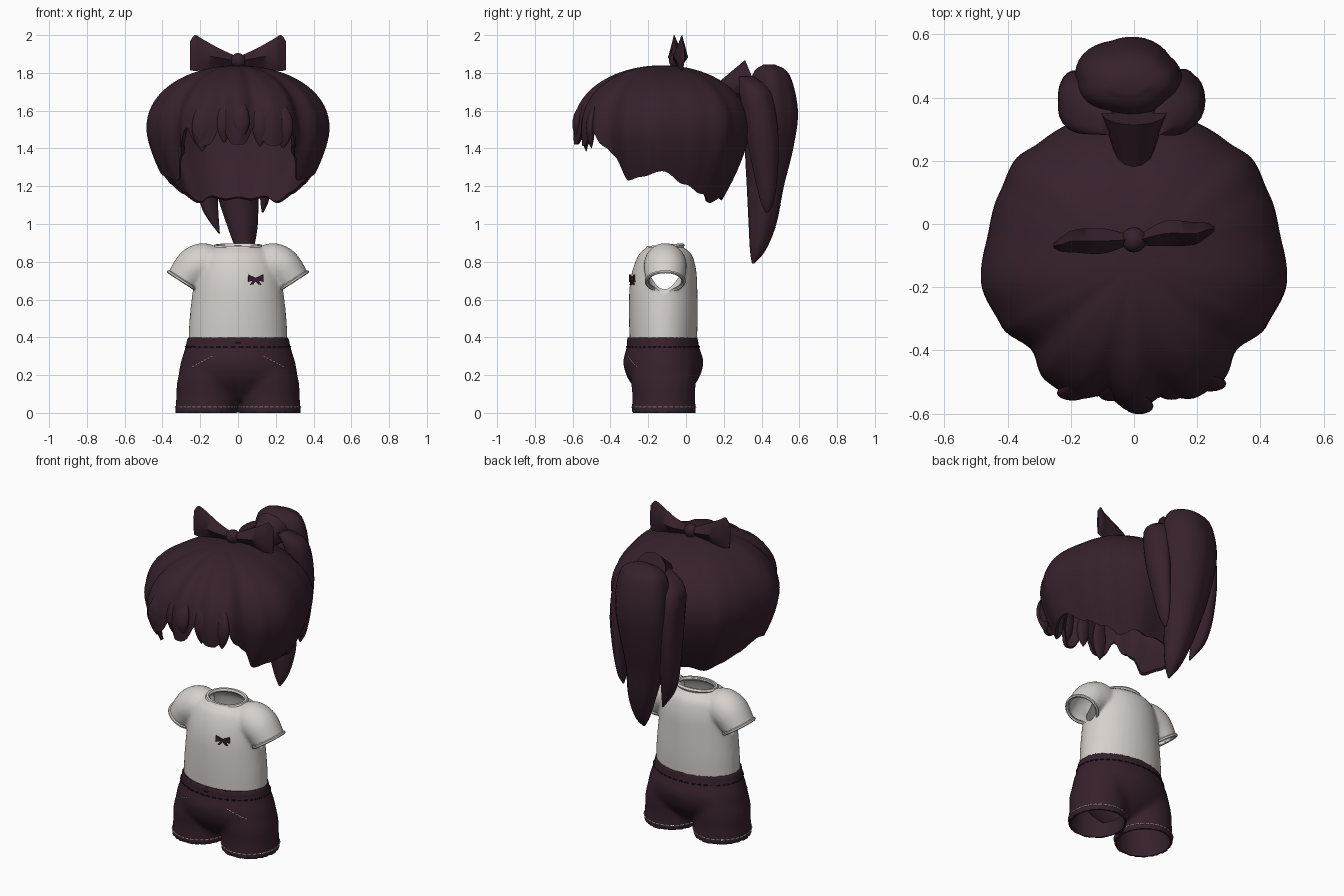
import bpy, bmesh, math
from math import sin, cos, pi, sqrt, radians
from mathutils import Vector

cube = bpy.data.objects.get("Cube")
if cube:
    bpy.data.objects.remove(cube, do_unlink=True)


def material(name, rgb):
    m = bpy.data.materials.new(name)
    m.use_nodes = True
    m.diffuse_color = (*rgb, 1)
    m.node_tree.nodes["Principled BSDF"].inputs["Base Color"].default_value = (*rgb, 1)
    return m


PLUM = material("dark plum", (0.037, 0.015, 0.025))
CLOTH = material("warm white cloth", (0.67, 0.635, 0.605))
THREAD = material("white thread", (0.8, 0.78, 0.76))
SEAM = material("black seam", (0.012, 0.006, 0.01))


def finish(ob, mat, angle=40):
    ob.data.materials.clear()
    ob.data.materials.append(mat)
    bpy.ops.object.select_all(action='DESELECT')
    ob.select_set(True)
    bpy.context.view_layer.objects.active = ob
    bpy.ops.object.shade_smooth_by_angle(angle=radians(angle))
    return ob


def mesh_object(name, bm):
    bmesh.ops.recalc_face_normals(bm, faces=bm.faces[:])
    me = bpy.data.meshes.new(name)
    bm.to_mesh(me)
    bm.free()
    ob = bpy.data.objects.new(name, me)
    bpy.context.collection.objects.link(ob)
    return ob


def dense(rings, steps=5):
    """Smooth a list of (x, y, z, a, b, tilt) rings with a Catmull-Rom spline."""
    pts = [rings[0]] + list(rings) + [rings[-1]]
    out = []
    for i in range(1, len(pts) - 2):
        p = pts[i - 1:i + 3]
        for s in range(steps):
            t = s / steps
            out.append([0.5 * (2 * b + (c - a) * t + (2 * a - 5 * b + 4 * c - d) * t * t
                               + (3 * b - a - 3 * c + d) * t ** 3) for a, b, c, d in zip(*p)])
    return out + [list(rings[-1])]


def ring_point(r, ang, side=1, scale=1.0):
    x, y, z, a, b, tilt = r
    t = radians(tilt)
    return Vector((side * (x + a * scale * cos(ang) * cos(t)), y + b * scale * sin(ang),
                   z + a * scale * cos(ang) * sin(t)))


def loft(name, rings, side=1, n=40, ridges=0, depth=0.0):
    bm = bmesh.new()
    loops = []
    for r in rings:
        loops.append([bm.verts.new(ring_point(r, 2 * pi * k / n, side,
                      1 - depth * (1 - abs(cos(ridges * pi * k / n))))) for k in range(n)])
    for lo, hi in zip(loops, loops[1:]):
        for k in range(n):
            bm.faces.new((lo[k], lo[k - 1], hi[k - 1], hi[k]))
    bm.faces.new(loops[0])
    bm.faces.new(loops[-1])
    return mesh_object(name, bm)


def apply_modifier(ob, kind, **settings):
    mod = ob.modifiers.new(kind, kind)
    for key, value in settings.items():
        setattr(mod, key, value)
    bpy.context.view_layer.objects.active = ob
    bpy.ops.object.modifier_apply(modifier=mod.name)


def boolean(target, tool, op):
    apply_modifier(target, 'BOOLEAN', operation=op, object=tool, solver='EXACT')
    bpy.data.objects.remove(tool, do_unlink=True)


def garment(name, parts, mat, blend, passes, wall=0.014):
    """Union lofted parts, blend the joins where blend(co) holds, then hollow them.
    Each part is (rings, side, open_start, open_end)."""
    outer, inner = [], []
    for rings, side, start, end in parts:
        d = dense(rings)
        outer.append(loft(name, d, side))
        hollow = [[x, y, z, a - wall, b - wall, t] for x, y, z, a, b, t in d]

        def extend(tip, prev):
            v = (Vector(tip[:3]) - Vector(prev[:3])).normalized() * 0.05
            return [tip[0] + v.x, tip[1] + v.y, tip[2] + v.z] + tip[3:]
        first = [extend(hollow[0], hollow[1])] if start else []
        last = [extend(hollow[-1], hollow[-2])] if end else []
        inner.append(loft("hollow", first + (hollow if end else hollow[:-2]) + last, side))
    body = outer[0]
    for o in outer[1:]:
        boolean(body, o, 'UNION')
    apply_modifier(body, 'REMESH', mode='VOXEL', voxel_size=.01)
    bm = bmesh.new()
    bm.from_mesh(body.data)
    verts = [v for v in bm.verts if blend(v.co)]
    for _ in range(passes):
        bmesh.ops.smooth_vert(bm, verts=verts, factor=.5, use_axis_x=True, use_axis_y=True, use_axis_z=True)
    bm.to_mesh(body.data)
    bm.free()
    for o in inner:
        boolean(body, o, 'DIFFERENCE')
    return finish(body, mat)


def tube(name, paths, radius, mat, closed=False):
    cu = bpy.data.curves.new(name, 'CURVE')
    cu.dimensions, cu.bevel_depth, cu.bevel_resolution = '3D', radius, 1
    for path in paths:
        sp = cu.splines.new('POLY')
        sp.points.add(len(path) - 1)
        for pt, p in zip(sp.points, path):
            pt.co = (*p, 1)
        sp.use_cyclic_u = closed
    ob = bpy.data.objects.new(name, cu)
    bpy.context.collection.objects.link(ob)
    bpy.ops.object.select_all(action='DESELECT')
    ob.select_set(True)
    bpy.context.view_layer.objects.active = ob
    bpy.ops.object.convert(target='MESH')
    return finish(bpy.context.view_layer.objects.active, mat)


def ring_path(r, side=1, n=40):
    return [ring_point(r, 2 * pi * k / n, side) for k in range(n)]


def dashes(r, side=1, n=36):
    return [[ring_point(r, 2 * pi * (k + f) / n, side) for f in (0, .35, .7)] for k in range(n)]


# Shirt: torso and sleeves with collar and cuff rims
TORSO = [(0, -.12, .385, .262, .178, 0), (0, -.12, .5, .256, .182, 0), (0, -.12, .65, .24, .18, 0),
         (0, -.115, .75, .225, .17, 0), (0, -.11, .83, .20, .145, 0), (0, -.11, .863, .165, .115, 0),
         (0, -.11, .88, .122, .092, 0)]
SLEEVE = [(.09, -.11, .78, .09, .09, 90), (.165, -.11, .79, .113, .11, 76),
          (.235, -.11, .765, .107, .112, 52), (.29, -.11, .697, .092, .1, 33)]
garment("shirt", [(TORSO, 1, True, True)] + [(SLEEVE, s, False, True) for s in (1, -1)], CLOTH,
        lambda p: p.z > .42 and abs(p.x) < .25 and (p.z < .84 or abs(p.x) > .15), 5)
tube("collar", [[p + Vector((0, 0, .08 * (p.y + .11))) for p in ring_path((0, -.11, .879, .118, .09, 0))]],
     .013, CLOTH, True)
tube("sleeve_cuffs", [ring_path(SLEEVE[-1], s) for s in (1, -1)], .009, CLOTH, True)

# Chest bow: thin plate on the shirt's left
half = [(0, .008), (.04, .026), (.042, -.012), (.014, -.004), (.03, -.028), (.016, -.026), (0, -.008)]
outline = half + [(-x, z) for x, z in half[-2:0:-1]]
bm = bmesh.new()
face = bm.faces.new([bm.verts.new((x, 0, z)) for x, z in outline])
ext = bmesh.ops.extrude_face_region(bm, geom=[face])
bmesh.ops.translate(bm, vec=(0, -.009, 0), verts=[v for v in ext["geom"] if isinstance(v, bmesh.types.BMVert)])
badge = mesh_object("chest_bow", bm)
badge.location, badge.rotation_euler = (.093, -.281, .706), (0, 0, .3)
finish(badge, PLUM, 20)

# Shorts: hips blended into two open legs
HIPS = [(0, -.125, .4, .268, .186, 0), (0, -.122, .345, .279, .193, 0), (0, -.12, .27, .303, .213, 0),
        (0, -.12, .19, .312, .192, 0), (0, -.12, .13, .27, .15, 0), (0, -.12, .07, .12, .09, 0)]
LEG = [(.15, -.12, .27, .14, .17, 0), (.162, -.12, .17, .16, .172, 0),
       (.166, -.118, .09, .161, .166, 0), (.169, -.118, 0, .163, .17, 0)]
shorts = garment("shorts", [(HIPS, 1, True, False)] + [(LEG, s, False, True) for s in (1, -1)], PLUM,
                 lambda p: .045 < p.z < .33, 14)
tube("waist_seam", dashes((0, -.122, .35, .279, .193, 0), n=44), .0035, SEAM)
tube("waist_button", [[(-.015, -.312, .372), (.015, -.312, .372)]], .004, SEAM)
hem = (.169, -.118, .03, .1635, .17, 0)
tube("hem_stitches", dashes(hem) + dashes(hem, -1), .003, THREAD)


def on_shorts(x, z):
    return shorts.ray_cast(Vector((x, -1, z)), Vector((0, 1, 0)))[1] + Vector((0, -.002, 0))


pocket = [[on_shorts(s * (.135 + .016 * (k + f)), .3 - .0085 * (k + f)) for f in (0, .65)]
          for s in (1, -1) for k in range(7)]
tube("pocket_stitches", pocket, .003, THREAD)

# Hair cap: lobed open dome with a jagged lower edge; keys run from front (0) to back (180)
EDGE = [(0, 1.42), (44, 1.41), (50, 1.36), (60, 1.23), (74, 1.25), (90, 1.28), (108, 1.21),
        (125, 1.16), (140, 1.11), (155, 1.14), (168, 1.125), (180, 1.135)]
OUTLINE = [(0, .472), (12, .43), (25, .468), (37, .465), (50, .425), (65, .465), (82, .488), (102, .472),
           (118, .482), (132, .5), (142, .487), (156, .488), (180, .455)]


def lookup(keys, a):
    d = min(abs(math.degrees(a)), 180)
    for (d0, v0), (d1, v1) in zip(keys, keys[1:]):
        if d <= d1:
            t = (d - d0) / (d1 - d0)
            return v0 + (v1 - v0) * t * t * (3 - 2 * t)
    return keys[-1][1]


def hem_height(a):
    return lookup(EDGE, a) + (.1 * abs(sin(7.5 * a)) ** 5 if abs(a) < radians(46) else 0)


def cap_point(a, z):
    if z > 1.5:
        f = sqrt(max(0, 1 - (1 - (1.84 - z) / .34) ** 2.2))
    else:
        f = 1 - .35 * ((1.5 - z) / .4) ** 1.5 * (.3 if cos(a) > .7 else 1)
    r = f * lookup(OUTLINE, a)
    return Vector((r * sin(a), -.125 - r * cos(a), z))


bm = bmesh.new()
N, ROWS = 180, 24
top = bm.verts.new((0, -.125, 1.84))
prev = None
for j in range(1, ROWS + 1):
    row = []
    for k in range(N):
        a = -pi + 2 * pi * k / N
        row.append(bm.verts.new(cap_point(a, 1.84 - (1.84 - hem_height(a)) * (j / ROWS) ** 1.8)))
    for k in range(N):
        bm.faces.new((prev[k], prev[k - 1], row[k - 1], row[k]) if prev else (top, row[k - 1], row[k]))
    prev = row
hair = mesh_object("hair_cap", bm)
apply_modifier(hair, 'SOLIDIFY', thickness=.018, offset=-1)
finish(hair, PLUM, 50)

# Bangs: tapered locks lying on the front of the cap
for deg, tip, w in ((-25, 1.385, .05), (-10, 1.43, .04), (2, 1.45, .045), (16, 1.41, .045), (32, 1.40, .05)):
    rings = []
    for t, size in ((0, .2), (.3, .85), (.6, 1), (.85, .6), (1, .06)):
        p = cap_point(radians(deg), 1.66 + (tip - 1.66) * t)
        rings.append((p.x * .98, p.y + .014, p.z, w * size, .024 * size, 0))
    finish(loft("bang_lock", dense(rings), n=16), PLUM, 50)

# Ponytail: main tail, two side locks and the tie
TAIL = [(-.02, .44, 1.845, .06, .03, 0), (-.02, .45, 1.79, .145, .1, 0), (-.02, .455, 1.6, .175, .14, 0),
        (-.02, .44, 1.4, .155, .13, 0), (-.01, .42, 1.2, .12, .1, 0), (.02, .405, 1.0, .085, .075, 0),
        (.035, .38, .86, .045, .042, 0), (.04, .355, .79, .006, .006, 0)]
finish(loft("ponytail", dense(TAIL), ridges=5, depth=.06), PLUM, 50)
LOCK_L = [(.08, .32, 1.78, .03, .04, 0), (.145, .365, 1.7, .065, .085, 0), (.165, .4, 1.5, .06, .09, 0),
          (.155, .42, 1.3, .045, .07, 0), (.14, .43, 1.13, .025, .04, 0), (.13, .43, 1.06, .004, .006, 0)]
LOCK_R = [(-.08, .32, 1.78, .03, .04, 0), (-.165, .37, 1.7, .07, .085, 0), (-.18, .4, 1.5, .065, .09, 0),
          (-.17, .4, 1.25, .06, .07, 0), (-.15, .385, 1.08, .045, .045, 0), (-.1, .37, .95, .004, .006, 0)]
for name, rings in (("left_tail_lock", LOCK_L), ("right_tail_lock", LOCK_R)):
    finish(loft(name, dense(rings), n=24, ridges=3, depth=.12), PLUM, 50)
axis = Vector((0, .85, .35))
bpy.ops.mesh.primitive_cone_add(vertices=12, radius1=.045, radius2=.105, depth=.19, location=(0, .265, 1.735),
                                rotation=axis.to_track_quat('Z', 'Y').to_euler())
tie = bpy.context.object
tie.name = "ponytail_tie"
finish(tie, PLUM)

# Head bow: two flared wings with pointed edges, and a knot
for s, name in ((1, "left_bow_wing"), (-1, "right_bow_wing")):
    y = -.042 + .012 * s
    wing = [(.02, -.05, 1.865, .028, .018, 90), (.1, y, 1.88, .05, .04, 90),
            (.19, y, 1.897, .083, .036, 90), (.228, y + .01 * s, 1.905, .095, .024, 90),
            (.255, y + .015 * s, 1.89, .075, .008, 90)]
    finish(loft(name, dense(wing), s, 4), PLUM, 60)
bpy.ops.mesh.primitive_uv_sphere_add(segments=20, ring_count=12, radius=.04, location=(0, -.05, 1.865))
bpy.context.object.name = "bow_knot"
finish(bpy.context.object, PLUM)
